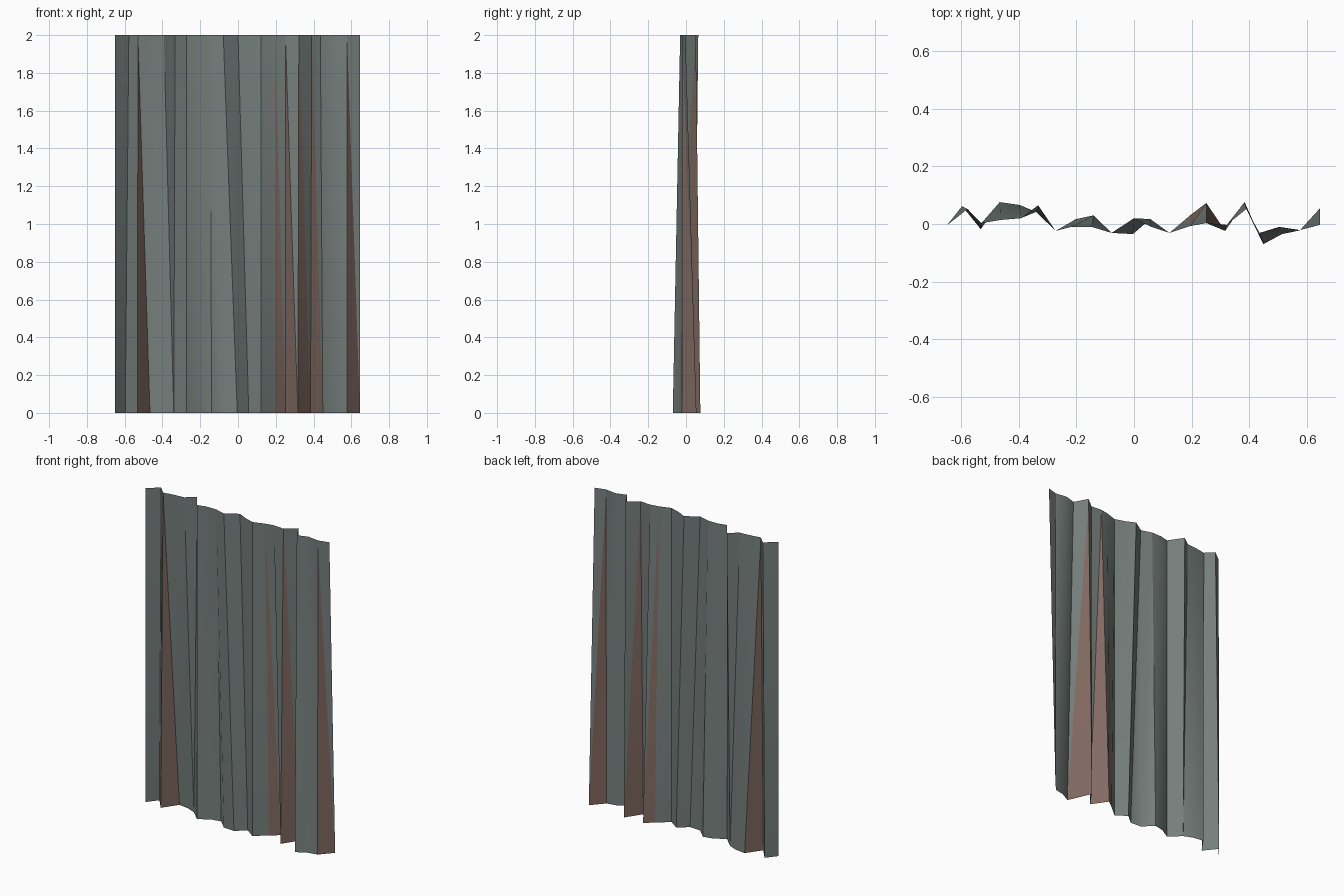
import bpy
import bmesh
import math

default_cube = bpy.data.objects.get("Cube")
if default_cube:
    bpy.data.objects.remove(default_cube, do_unlink=True)

HEIGHT = 2.0

# Fold lines of the bent sheet in millimetres:
# x at top, y at top, x at bottom, y at bottom
FOLDS = [
    (-650, -5, -650, -5), (-578, 52, -597, 62), (-530, 3, -532, -18),
    (-463, 14, -466, 76), (-393, 20, -397, 66), (-333, 65, -340, 42),
    (-272, -24, -272, -24), (-217, -10, -202, 17), (-147, -10, -140, 30),
    (-78, -31, -78, -31), (0, 20, -4, -35), (58, -9, 57, 17),
    (123, -31, 123, -31), (196, -7, 196, 31), (251, 3, 251, 73),
    (322, -3, 317, -24), (390, 52, 384, 76), (436, -31, 449, -70),
    (504, -10, 514, -35), (577, -21, 577, -22), (646, -3, 646, 55),
]

# Panels whose lower triangle has rusted
RUSTED_PANELS = {2, 13, 14, 15, 16, 19}


def make_material(name, colour):
    """Plain flat-coloured matte material."""
    material = bpy.data.materials.new(name)
    material.use_nodes = True
    material.diffuse_color = colour
    shader = next(n for n in material.node_tree.nodes if n.type == 'BSDF_PRINCIPLED')
    shader.inputs["Base Color"].default_value = colour
    shader.inputs["Roughness"].default_value = 0.8
    return material


def build_sheet():
    """Loft the top fold line to the bottom one with triangulated panels."""
    mesh = bpy.data.meshes.new("corrugated_sheet")
    bm = bmesh.new()
    top_row, bottom_row = [], []
    for top_x, top_y, bottom_x, bottom_y in FOLDS:
        top_row.append(bm.verts.new((top_x / 1000, top_y / 1000, HEIGHT)))
        bottom_row.append(bm.verts.new((bottom_x / 1000, bottom_y / 1000, 0)))

    for i in range(len(FOLDS) - 1):
        # Lower triangle stands on the ground, upper one hangs from the top edge
        lower = bm.faces.new((bottom_row[i], bottom_row[i + 1], top_row[i]))
        upper = bm.faces.new((top_row[i], bottom_row[i + 1], top_row[i + 1]))
        lower.material_index = 1 if i in RUSTED_PANELS else 0
        upper.material_index = 0

    bm.to_mesh(mesh)
    bm.free()
    sheet = bpy.data.objects.new("corrugated_sheet", mesh)
    bpy.context.collection.objects.link(sheet)
    return sheet


sheet = build_sheet()
sheet.data.materials.append(make_material("weathered_grey_metal", (0.18, 0.212, 0.203, 1)))
sheet.data.materials.append(make_material("rust_brown", (0.225, 0.145, 0.122, 1)))

# Soft shading on gentle bends, crisp lines on strong folds
bpy.ops.object.select_all(action='DESELECT')
sheet.select_set(True)
bpy.context.view_layer.objects.active = sheet
bpy.ops.object.shade_smooth_by_angle(angle=math.radians(30))
